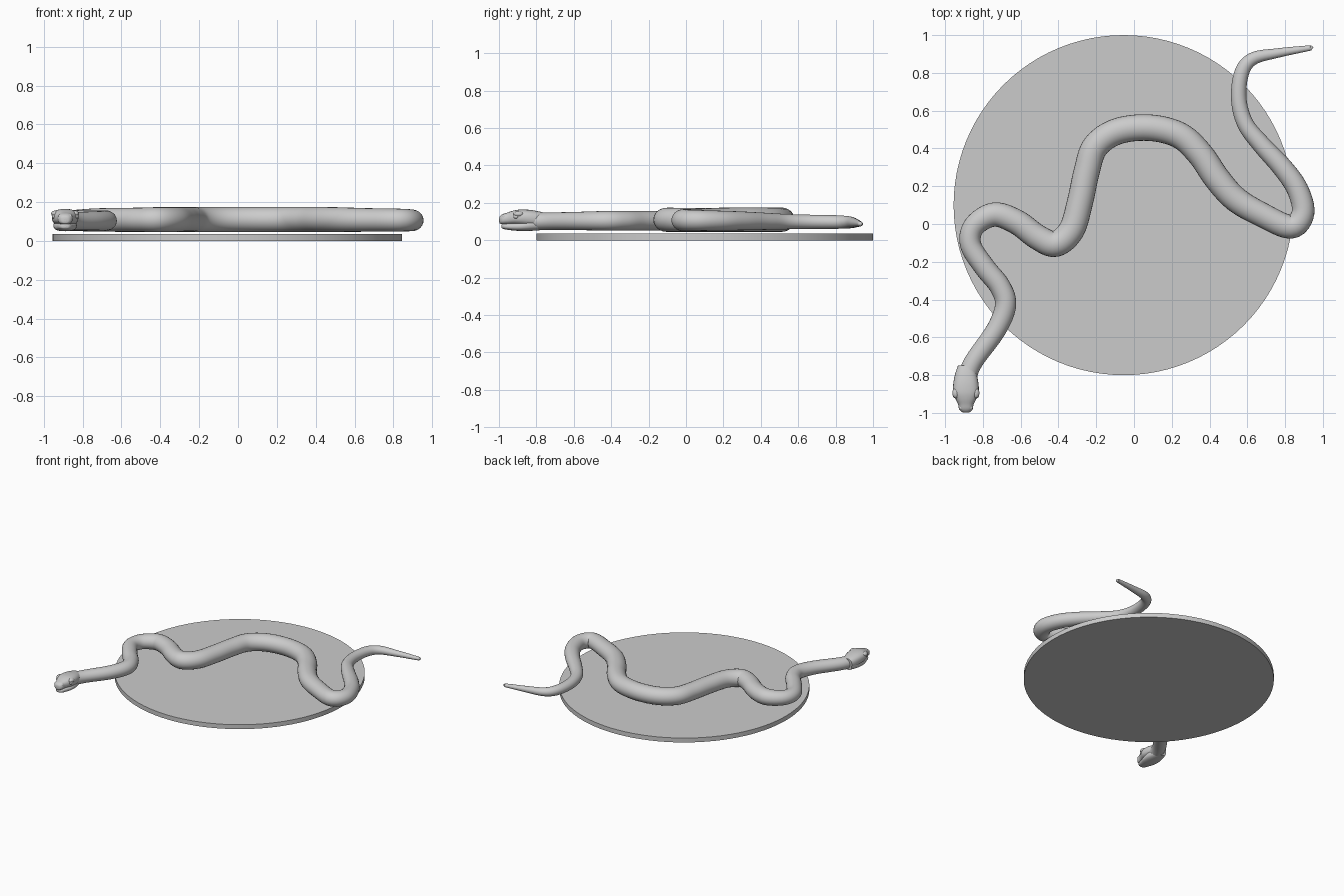
import bpy
import bmesh
from math import cos, sin, tau
from mathutils import Vector

cube = bpy.data.objects.get("Cube")
if cube:
    bpy.data.objects.remove(cube, do_unlink=True)

grey = bpy.data.materials.new("stone_grey")
grey.use_nodes = True
grey.diffuse_color = (0.6, 0.6, 0.6, 1)
grey.node_tree.nodes["Principled BSDF"].inputs["Base Color"].default_value = grey.diffuse_color


def finish(name, bm, smooth=True):
    bmesh.ops.recalc_face_normals(bm, faces=bm.faces)
    mesh = bpy.data.meshes.new(name)
    bm.to_mesh(mesh)
    bm.free()
    mesh.materials.append(grey)
    for poly in mesh.polygons:
        poly.use_smooth = smooth and len(poly.vertices) == 4
    obj = bpy.data.objects.new(name, mesh)
    bpy.context.collection.objects.link(obj)
    return obj


def spline(points, steps):
    """Catmull-Rom interpolation through section vectors."""
    pts = [Vector(p) for p in points]
    pts = [pts[0] * 2 - pts[1]] + pts + [pts[-1] * 2 - pts[-2]]
    out = []
    for a, b, c, d in zip(pts, pts[1:], pts[2:], pts[3:]):
        for i in range(steps):
            t = i / steps
            out.append(0.5 * (2 * b + (c - a) * t + (2 * a - 5 * b + 4 * c - d) * t * t
                              + (3 * b - a - 3 * c + d) * t ** 3))
    return out + [pts[-2]]


def loft(name, sections, sides=24, power=1.0):
    """Join rings given as (centre, half width, half height) along a level path."""
    bm = bmesh.new()
    rings = []
    for i, (centre, wide, high) in enumerate(sections):
        ahead = sections[min(i + 1, len(sections) - 1)][0] - sections[max(i - 1, 0)][0]
        side = Vector((ahead.y, -ahead.x, 0)).normalized()
        ring = []
        for k in range(sides):
            c, s = cos(tau * k / sides), sin(tau * k / sides)
            c = abs(c) ** power * (1 if c > 0 else -1)
            s = abs(s) ** power * (1 if s > 0 else -1)
            ring.append(bm.verts.new(centre + side * c * wide + Vector((0, 0, s * high))))
        rings.append(ring)
    for a, b in zip(rings, rings[1:]):
        for k in range(sides):
            n = (k + 1) % sides
            bm.faces.new((a[k], a[n], b[n], b[k]))
    bm.faces.new(rings[0])
    bm.faces.new(rings[-1])
    return finish(name, bm)


def blob(name, place, size):
    bm = bmesh.new()
    bmesh.ops.create_uvsphere(bm, u_segments=16, v_segments=10, radius=1)
    bmesh.ops.scale(bm, vec=size, verts=bm.verts)
    bmesh.ops.translate(bm, vec=place, verts=bm.verts)
    obj = finish(name, bm)
    for poly in obj.data.polygons:
        poly.use_smooth = True


# Round base plate
bm = bmesh.new()
bmesh.ops.create_cone(bm, cap_ends=True, segments=96, radius1=0.9, radius2=0.9, depth=0.035)
bmesh.ops.translate(bm, vec=(-0.055, 0.1, 0.0175), verts=bm.verts)
finish("base_disc", bm)

# Winding body from neck to tail: x, y, radius
path = [
    (-.89, -.83, .05), (-.85, -.73, .05), (-.73, -.56, .053), (-.68, -.43, .056),
    (-.71, -.33, .056), (-.79, -.23, .056), (-.865, -.11, .056), (-.845, -.01, .058),
    (-.74, .05, .064), (-.62, .01, .066), (-.51, -.07, .067), (-.415, -.105, .069),
    (-.33, -.03, .069), (-.285, .12, .069), (-.25, .28, .069), (-.205, .41, .07),
    (-.09, .49, .07), (.08, .51, .07), (.24, .47, .07), (.35, .37, .07),
    (.44, .24, .07), (.54, .13, .068), (.675, .05, .065), (.83, -.015, .063),
    (.895, .06, .06), (.865, .185, .057), (.785, .3, .054), (.675, .42, .049),
    (.59, .53, .044), (.555, .66, .041), (.57, .8, .039), (.63, .875, .034),
    (.76, .905, .025), (.92, .93, .015), (.935, .933, .012), (.942, .934, .004),
]
body = []
for x, y, r in spline(path, 6):
    body.append((Vector((x, y, 0.11 - (0.07 - r) * 0.4)), r, r * 0.93))
loft("snake_body", body)

# Head in two lofts that leave a mouth line: y, half width, bottom, top
HEAD_X = -0.89


def head_part(name, profile):
    rings = []
    for y, wide, low, high in spline(profile, 4):
        rings.append((Vector((HEAD_X, y, (low + high) / 2)), wide, (high - low) / 2))
    loft(name, rings, 24, 0.8)


head_part("skull", [
    (-.75, .042, .07, .145), (-.79, .056, .07, .155), (-.84, .066, .074, .163),
    (-.89, .068, .08, .164), (-.925, .055, .084, .158), (-.955, .041, .085, .148),
    (-.98, .036, .085, .14), (-.995, .022, .09, .128), (-.999, .006, .1, .115)])
head_part("lower_jaw", [
    (-.75, .04, .058, .12), (-.79, .052, .053, .12), (-.84, .06, .05, .11),
    (-.89, .056, .05, .098), (-.93, .044, .053, .093), (-.965, .034, .058, .09),
    (-.982, .022, .063, .087), (-.987, .006, .07, .082)])

# Paired brows, eyes and nostril bumps
for side, tag in ((1, "left"), (-1, "right")):
    blob(tag + "_brow", (HEAD_X + side * .052, -.895, .14), (.02, .028, .016))
    blob(tag + "_eye", (HEAD_X + side * .056, -.908, .126), (.013, .015, .012))
    blob(tag + "_nostril", (HEAD_X + side * .025, -.972, .126), (.012, .014, .012))

# Keep the crisp rim on the base plate
disc = bpy.data.objects["base_disc"]
bpy.context.view_layer.objects.active = disc
disc.select_set(True)
bpy.ops.object.shade_smooth_by_angle()
